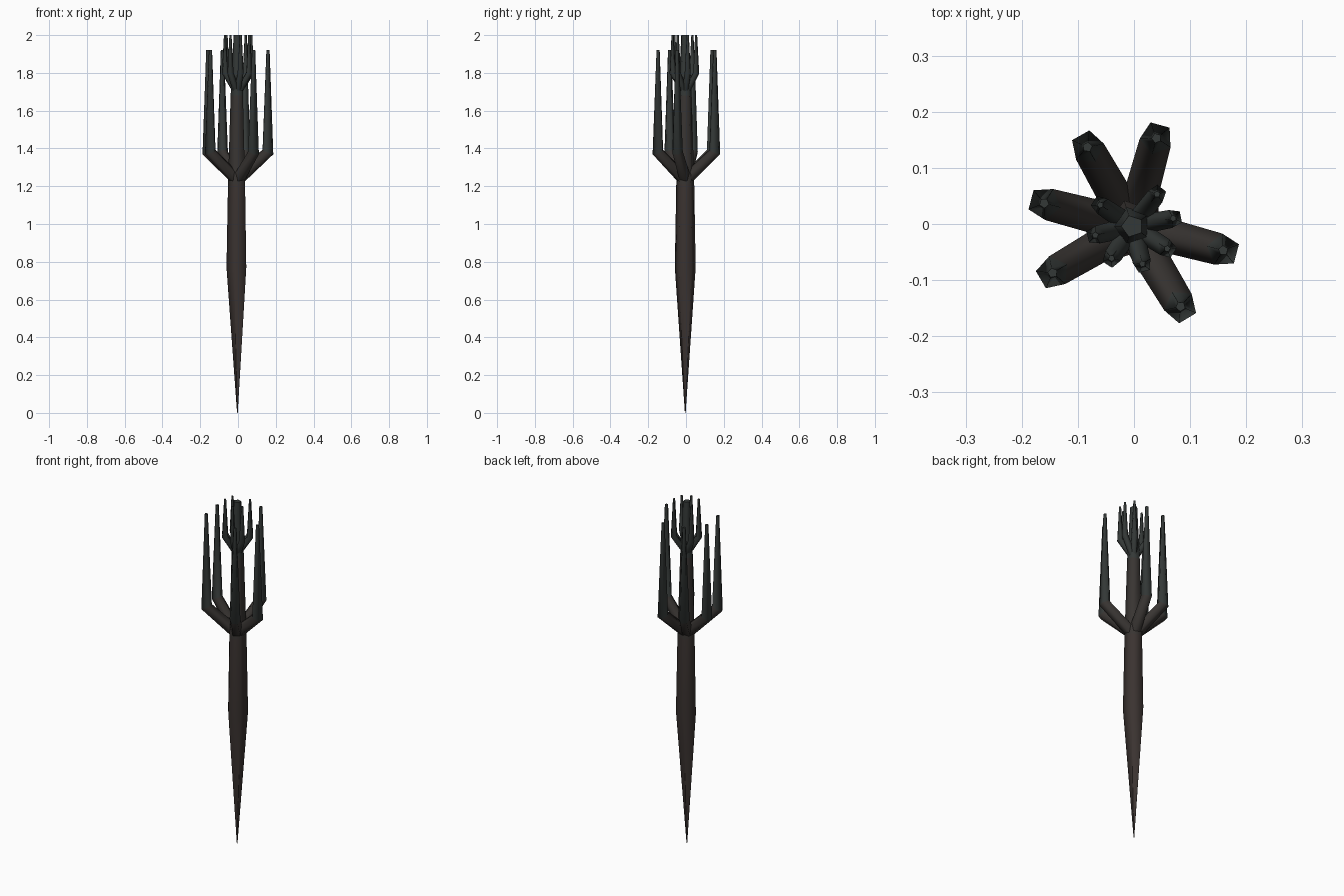
import bpy, bmesh
from math import sin, cos, pi, atan2, hypot
from mathutils import Vector

if "Cube" in bpy.data.objects:
    bpy.data.objects.remove(bpy.data.objects["Cube"])

SIDES = 5
UP = Vector((0, 0, 1))
CENTRE = Vector((-0.003, -0.004, 0))


def material(name, rgb):
    m = bpy.data.materials.new(name)
    m.diffuse_color = (*rgb, 1)
    m.use_nodes = True
    m.node_tree.nodes["Principled BSDF"].inputs["Base Color"].default_value = m.diffuse_color
    return m


brown = material("dark_brown", (0.043, 0.033, 0.030))
umber = material("grey_brown", (0.040, 0.035, 0.032))
slate = material("dark_slate", (0.034, 0.040, 0.038))


# Five-sided tapered tube, bent in the vertical plane holding "out", mitred at bends
def tube(name, path, radii, out, mats):
    bm = bmesh.new()
    side = UP.cross(out)
    rings = []
    for i, (p, r) in enumerate(zip(path, radii)):
        a = (p - path[i - 1]).normalized() if i else None
        b = (path[i + 1] - p).normalized() if i < len(path) - 1 else None
        t = ((a or b) + (b or a)).normalized()
        stretch = 1 / t.dot(a or b)
        u = side.cross(t) * stretch
        rings.append([bm.verts.new(p + r * (u * -cos(k * 2 * pi / SIDES)
                      + side * -sin(k * 2 * pi / SIDES))) for k in range(SIDES)])
    for i, (lo, hi) in enumerate(zip(rings, rings[1:])):
        for k in range(SIDES):
            j = (k + 1) % SIDES
            f = bm.faces.new((lo[k], lo[j], hi[j], hi[k]))
            f.smooth = True
            f.material_index = min(i, len(mats) - 1)
    bm.faces.new(rings[0][::-1])
    bm.faces.new(rings[-1]).material_index = len(mats) - 1
    bmesh.ops.recalc_face_normals(bm, faces=bm.faces)
    me = bpy.data.meshes.new(name)
    bm.to_mesh(me)
    bm.free()
    for m in mats:
        me.materials.append(m)
    bpy.context.collection.objects.link(bpy.data.objects.new(name, me))


# Trunk: pointed root, thick middle, slim stem up to the crown
zs = (0, 0.77, 1.21, 1.68, 2.0)
tube("trunk", [CENTRE + UP * z for z in zs], (0.002, 0.058, 0.050, 0.036, 0.020),
     Vector((1, 0, 0)), [brown, brown, umber, slate])


# Whorl of branches that lean out, then turn straight up
def whorl(name, tips, z_base, z_elbow, z_tip, radii, mats):
    for n, (x, y) in enumerate(tips):
        offset = Vector((x, y, 0)) - CENTRE
        tube(f"{name}_{n + 1}",
             [CENTRE + UP * z_base, CENTRE + offset + UP * z_elbow, CENTRE + offset + UP * z_tip],
             radii, offset.normalized(), mats)


whorl("lower_branch",
      [(-0.083, 0.137), (0.040, 0.153), (-0.160, 0.037),
       (-0.145, -0.087), (0.159, -0.047), (0.083, -0.147)],
      1.23, 1.38, 1.92, (0.034, 0.030, 0.009), [umber, slate])

whorl("upper_branch",
      [(-0.060, 0.034), (0.041, 0.053), (0.070, 0.010), (-0.069, -0.020),
       (-0.040, -0.061), (0.015, -0.071), (0.059, -0.044)],
      1.69, 1.80, 2.0, (0.019, 0.017, 0.006), [slate])
